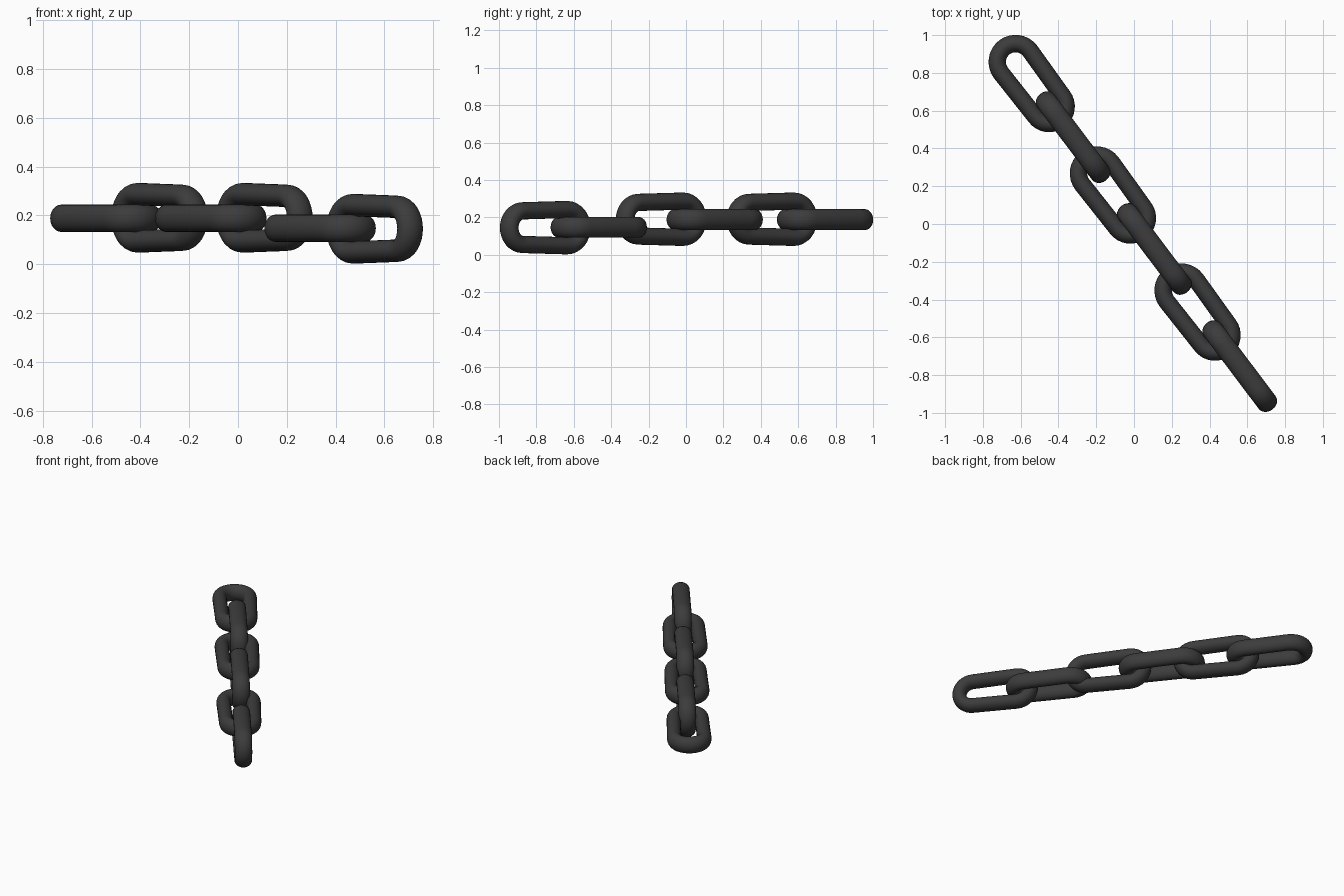
import bpy, bmesh, math
from mathutils import Vector, Matrix

cube = bpy.data.objects.get("Cube")
if cube:
    bpy.data.objects.remove(cube, do_unlink=True)

# Dark iron colour
iron = bpy.data.materials.new("dark_iron")
iron.use_nodes = True
colour = (0.045, 0.045, 0.045, 1)
iron.diffuse_color = colour
bsdf = iron.node_tree.nodes["Principled BSDF"]
bsdf.inputs["Base Color"].default_value = colour
bsdf.inputs["Roughness"].default_value = 0.6

HALF = 0.148                  # half length of the straight sides
WIDE, NARROW = 0.097, 0.090   # bend radii of the two ends
ACROSS, THICK = 0.046, 0.056  # half sizes of the oval bar
ARC, SIDES = 16, 24
HEADING = math.radians(-53)


def link_mesh():
    """One oval link lying flat, its length along x."""
    bm = bmesh.new()
    rings = []
    for end, radius in ((1, NARROW), (-1, WIDE)):
        for i in range(ARC + 1):
            a = math.pi * i / ARC - end * math.pi / 2
            if end < 0:
                a = math.pi / 2 + math.pi * i / ARC
            out = Vector((math.cos(a), math.sin(a), 0))
            centre = Vector((end * HALF, 0, 0)) + out * radius
            ring = []
            for j in range(SIDES):
                t = math.tau * j / SIDES
                up = Vector((0, 0, THICK * math.sin(t)))
                ring.append(bm.verts.new(centre + out * ACROSS * math.cos(t) + up))
            rings.append(ring)
    for k, ring in enumerate(rings):
        nxt = rings[(k + 1) % len(rings)]
        for j in range(SIDES):
            n = (j + 1) % SIDES
            bm.faces.new((ring[j], nxt[j], nxt[n], ring[n]))
    bmesh.ops.recalc_face_normals(bm, faces=bm.faces)
    for f in bm.faces:
        f.smooth = True
    mesh = bpy.data.meshes.new("chain_link")
    bm.to_mesh(mesh)
    bm.free()
    mesh.materials.append(iron)
    return mesh


# Links alternate between lying flat and standing upright
mesh = link_mesh()
centres = [(-0.538, 0.74, 0.188), (-0.32, 0.457, 0.19), (-0.108, 0.15, 0.188),
           (0.11, -0.135, 0.19), (0.34, -0.47, 0.147), (0.562, -0.755, 0.145)]
for i, centre in enumerate(centres):
    upright = i % 2 == 1
    kind = "upright_link" if upright else "flat_link"
    link = bpy.data.objects.new(f"{kind}_{i // 2 + 1}", mesh)
    roll = Matrix.Rotation(math.pi / 2 if upright else 0, 4, 'X')
    link.matrix_world = Matrix.Translation(centre) @ Matrix.Rotation(HEADING, 4, 'Z') @ roll
    bpy.context.scene.collection.objects.link(link)
